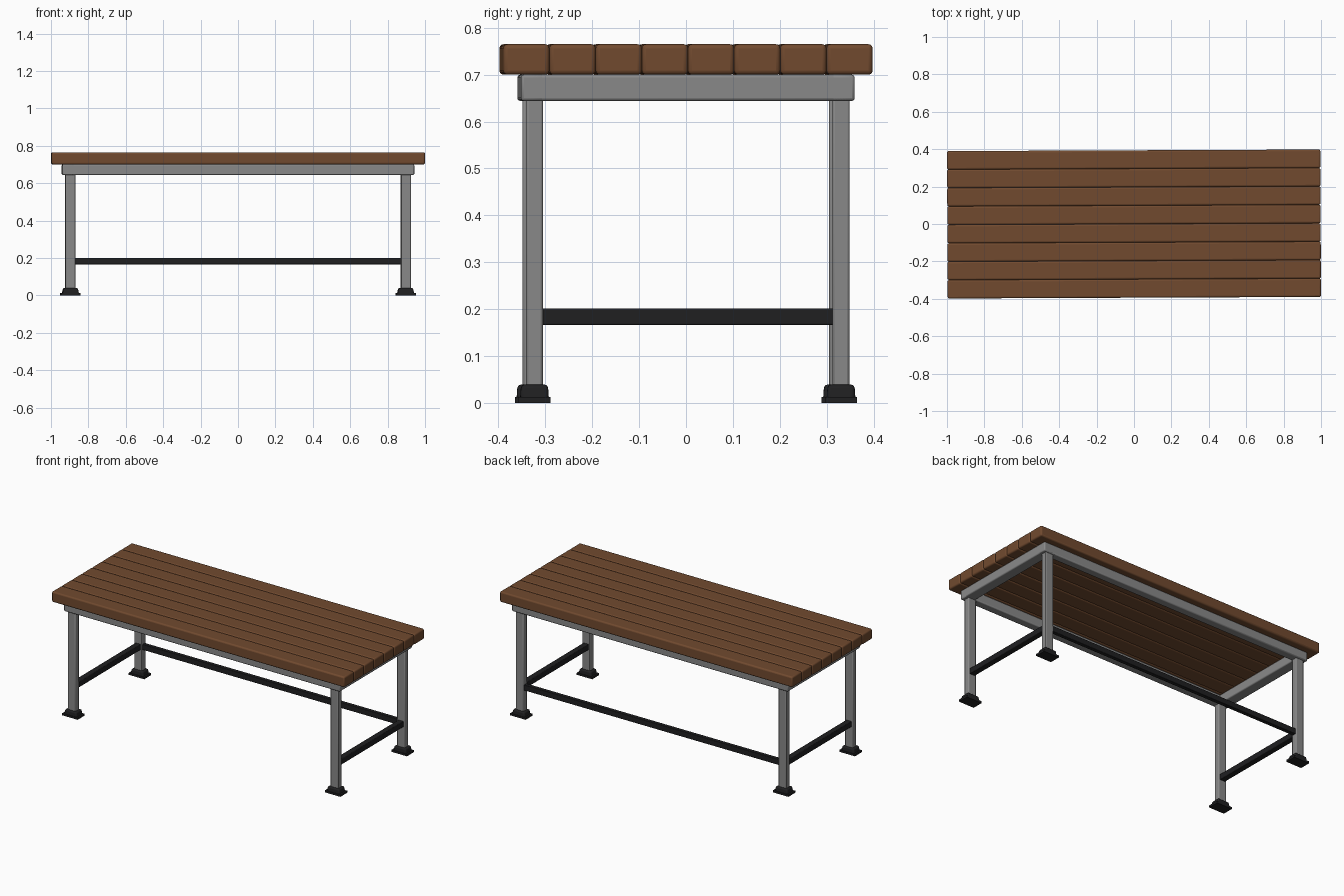
import bpy
from mathutils import Matrix

if "Cube" in bpy.data.objects:
    bpy.data.objects.remove(bpy.data.objects["Cube"])

TURN = Matrix.Rotation(0.0042, 4, 'Z')  # the whole table sits very slightly turned


def material(name, rgb):
    m = bpy.data.materials.new(name)
    m.diffuse_color = (*rgb, 1)
    m.use_nodes = True
    m.node_tree.nodes["Principled BSDF"].inputs["Base Color"].default_value = m.diffuse_color
    return m


WOOD = material("brown wood", (0.165, 0.068, 0.028))
STEEL = material("grey steel", (0.25, 0.25, 0.25))
BLACK = material("black rubber", (0.014, 0.014, 0.015))


def box(name, lo, hi, mat, bevel=0.004, segments=2):
    size = [b - a for a, b in zip(lo, hi)]
    mid = [(a + b) / 2 for a, b in zip(lo, hi)]
    bpy.ops.mesh.primitive_cube_add(size=1)
    ob = bpy.context.object
    ob.name = name
    ob.data.transform(TURN @ Matrix.Translation(mid) @ Matrix.Diagonal((*size, 1)))
    ob.data.materials.append(mat)
    if bevel:
        mod = ob.modifiers.new("bevel", 'BEVEL')
        mod.width = bevel
        mod.segments = segments
    bpy.ops.object.shade_smooth_by_angle(angle=0.6)
    return ob


# Table top: eight rounded planks
W = 0.0985
for i in range(8):
    y = -4 * W + i * W
    box(f"plank_{i + 1}", (-0.998, y, 0.70), (0.998, y + W, 0.765), WOOD, 0.009, 3)

# Frame under the top
for s, n in ((-1, "front"), (1, "back")):
    a, b = sorted((s * 0.305, s * 0.356))
    box(n + "_rail", (-0.941, a, 0.644), (0.941, b, 0.70), STEEL, 0.006)
for s, n in ((-1, "left"), (1, "right")):
    a, b = sorted((s * 0.875, s * 0.941))
    box(n + "_rail", (a, -0.356, 0.644), (b, 0.356, 0.70), STEEL, 0.006)

# Legs with stepped feet
LX, LY = 0.896, 0.327
for sx, nx in ((-1, "left"), (1, "right")):
    for sy, ny in ((-1, "front"), (1, "back")):
        x, y = sx * LX, sy * LY

        def block(part, hx, hy, z0, z1, mat, bev, seg=2):
            return box(f"{ny}_{nx}_{part}", (x - hx, y - hy, z0), (x + hx, y + hy, z1), mat, bev, seg)

        block("leg", 0.027, 0.018, 0.02, 0.66, STEEL, 0.005)
        block("foot_plate", 0.053, 0.034, 0.0, 0.012, BLACK, 0)
        foot = block("foot", 0.045, 0.031, 0.004, 0.039, BLACK, 0.008, 3)
        # taper the foot towards the leg
        c = TURN @ Matrix.Translation((x, y, 0)).translation
        for v in foot.data.vertices:
            if v.co.z > 0.03:
                v.co.x = c.x + (v.co.x - c.x) * 0.86
                v.co.y = c.y + (v.co.y - c.y) * 0.92

# Low braces: one at each end and one along the back
for s, n in ((-1, "left"), (1, "right")):
    box(n + "_brace", (s * LX - 0.018, -0.312, 0.166), (s * LX + 0.018, 0.312, 0.201), BLACK, 0.003)
box("back_brace", (-0.872, LY - 0.012, 0.166), (0.872, LY + 0.012, 0.201), BLACK, 0.003)
